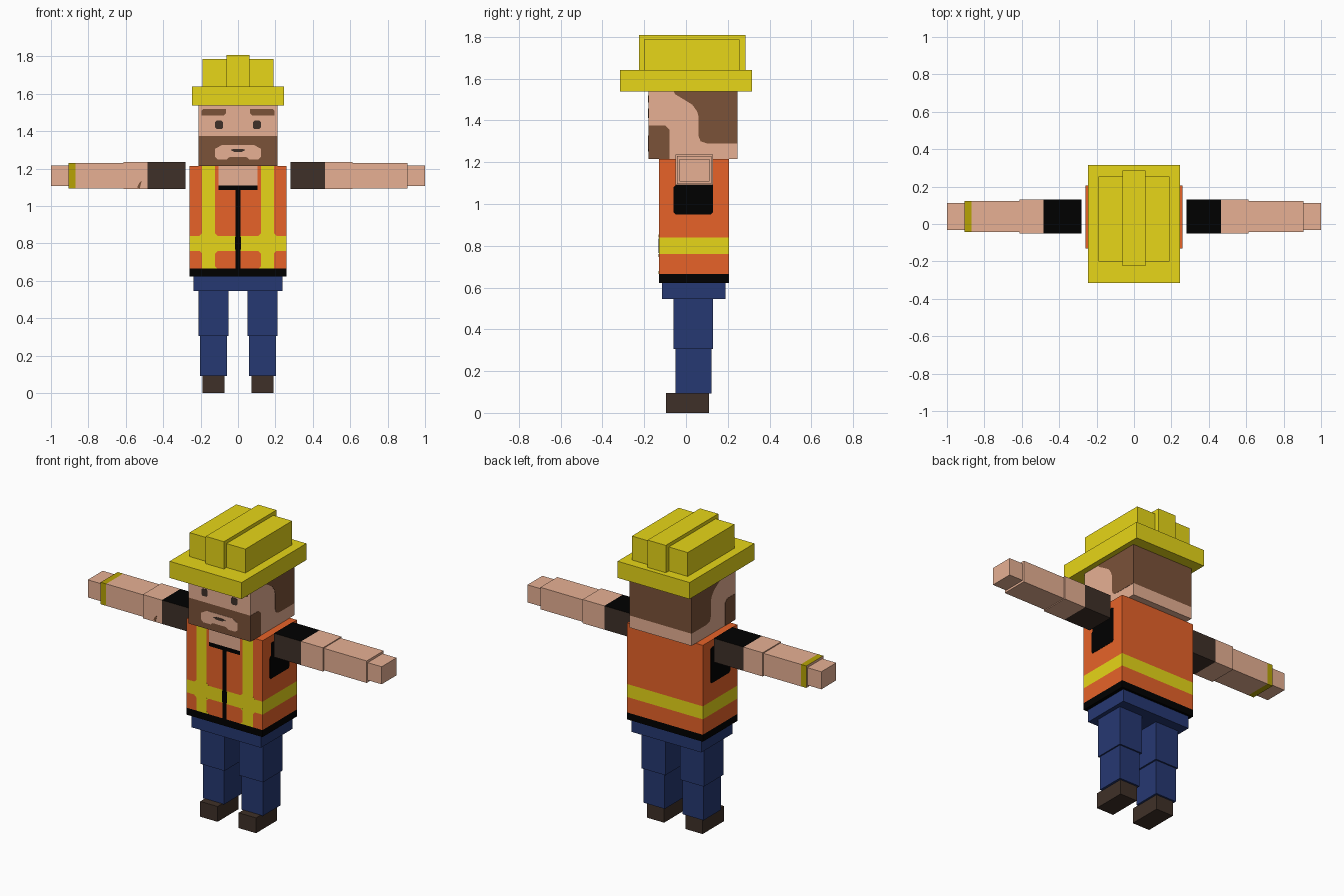
import bpy, bmesh
from mathutils import Vector

if "Cube" in bpy.data.objects:
    bpy.data.objects.remove(bpy.data.objects["Cube"])


def material(name, rgb):
    lin = [((c / 255 + 0.055) / 1.055) ** 2.4 if c > 10 else c / 255 / 12.92 for c in rgb]
    m = bpy.data.materials.new(name)
    m.diffuse_color = (*lin, 1)
    m.use_nodes = True
    m.node_tree.nodes["Principled BSDF"].inputs["Base Color"].default_value = m.diffuse_color
    return m


COLOURS = {
    "skin": (232, 177, 148), "yellow": (231, 214, 24), "orange": (232, 99, 41),
    "denim": (38, 56, 114), "dark_brown": (63, 48, 40), "hair_brown": (123, 82, 57),
    "black": (0, 0, 0), "olive_gold": (183, 164, 4),
}
NAMES = list(COLOURS)
MATS = [material(n, c) for n, c in COLOURS.items()]


def finish(name, bm, rule):
    """Colour every face by rule(centre, normal) and make the object."""
    bmesh.ops.recalc_face_normals(bm, faces=bm.faces)
    bm.normal_update()
    mesh = bpy.data.meshes.new(name)
    used = []
    for f in bm.faces:
        colour = rule(f.calc_center_median(), f.normal)
        if colour not in used:
            used.append(colour)
            mesh.materials.append(MATS[NAMES.index(colour)])
        f.material_index = used.index(colour)
    bm.to_mesh(mesh)
    bm.free()
    ob = bpy.data.objects.new(name, mesh)
    bpy.context.collection.objects.link(ob)
    return ob


def box(name, x, y, z, colour, cuts=()):
    """Box from ranges; cuts are (axis, position) planes that split its faces."""
    bm = bmesh.new()
    bmesh.ops.create_cube(bm, size=1)
    for v in bm.verts:
        v.co = [r[0] if c < 0 else r[1] for c, r in zip(v.co, (x, y, z))]
    for axis, pos in cuts:
        n = Vector((0, 0, 0))
        n[axis] = 1
        bmesh.ops.bisect_plane(bm, geom=bm.verts[:] + bm.edges[:] + bm.faces[:],
                               plane_co=n * pos, plane_no=n)
    return finish(name, bm, colour if callable(colour) else lambda c, n: colour)


def plate(name, axis, pos, outline, colour, thick=0.0015):
    """Thin painted plate standing on an x or y plane, outline in the other two axes."""
    bm = bmesh.new()
    to3d = (lambda a, b: (pos, a, b)) if axis == 0 else (lambda a, b: (a, pos, b))
    face = bm.faces.new([bm.verts.new(to3d(a, b)) for a, b in outline])
    new = bmesh.ops.extrude_face_region(bm, geom=[face])["geom"]
    offset = Vector((0, 0, 0))
    offset[axis] = thick if pos > 0 else -thick
    bmesh.ops.translate(bm, vec=offset, verts=[g for g in new if isinstance(g, bmesh.types.BMVert)])
    return finish(name, bm, lambda c, n: colour)


def rect(a0, a1, b0, b1, r):
    """Rectangle outline with clipped corners."""
    return [(a0 + r, b0), (a1 - r, b0), (a1, b0 + r), (a1, b1 - r),
            (a1 - r, b1), (a0 + r, b1), (a0, b1 - r), (a0, b0 + r)]


# Helmet
box("helmet_brim", (-0.245, 0.245), (-0.315, 0.315), (1.538, 1.64), "yellow")
box("helmet_crown", (-0.19, 0.19), (-0.2, 0.255), (1.62, 1.787), "yellow")
box("helmet_ridge", (-0.062, 0.062), (-0.225, 0.285), (1.62, 1.808), "yellow")


# Head with beard on the front and hair on the back
def head_colour(c, n):
    if n.y < -0.5:
        return "hair_brown" if c.z < 1.375 else "skin"
    if n.y > 0.5:
        return "hair_brown" if c.z > 1.29 else "skin"
    return "skin"


box("head", (-0.21, 0.21), (-0.18, 0.247), (1.215, 1.58), head_colour, [(2, 1.29), (2, 1.375)])
HAIR = [(-0.06, 1.54), (-0.052, 1.525), (-0.01, 1.5), (0.03, 1.475), (0.052, 1.445), (0.06, 1.42),
        (0.06, 1.325), (0.07, 1.3), (0.1, 1.29), (0.247, 1.29), (0.247, 1.54)]
BEARD = [(-0.18, 1.215), (-0.08, 1.215), (-0.08, 1.355), (-0.1, 1.375), (-0.18, 1.375)]

# Face details
for s, side in ((1, "left"), (-1, "right")):
    plate("side_hair_" + side, 0, s * 0.21, HAIR, "hair_brown")
    plate("sideburn_" + side, 0, s * 0.21, BEARD, "hair_brown")
    plate("eyebrow_" + side, 1, -0.18,
          [(s * a, b) for a, b in ((0.065, 1.495), (0.075, 1.485), (0.195, 1.485), (0.195, 1.51),
                                   (0.185, 1.52), (0.065, 1.52))], "hair_brown")
    plate("eye_" + side, 1, -0.18,
          rect(*sorted((s * 0.08, s * 0.122)), 1.412, 1.457, 0.008), "dark_brown")
plate("mouth_area", 1, -0.18,
      [(-0.11, 1.25), (-0.06, 1.25), (-0.045, 1.262), (0.045, 1.262), (0.06, 1.25), (0.11, 1.25),
       (0.124, 1.264), (0.124, 1.305), (0.085, 1.327), (-0.085, 1.327), (-0.124, 1.305),
       (-0.124, 1.264)], "skin")
plate("mouth", 1, -0.1815, [(-0.042, 1.3), (-0.02, 1.29), (0.02, 1.29), (0.042, 1.3),
                            (0.02, 1.306), (-0.02, 1.306)], "dark_brown")


# Safety vest
def vest_colour(c, n):
    if c.z < 0.665:
        return "black"
    if abs(n.z) > 0.5:
        return "orange"
    if n.y < -0.5:
        x = abs(c.x)
        if x < 0.013 and c.z < 1.11:
            return "black"
        if x < 0.105 and c.z > 1.085:
            return "skin" if c.z > 1.11 else "black"
        if 0.123 < x < 0.192:
            return "yellow"
    if 0.76 < c.z < 0.84:
        return "yellow"
    return "orange"


vest_cuts = [(2, z) for z in (0.665, 0.76, 0.84, 1.085, 1.11)]
vest_cuts += [(0, s * x) for x in (0.013, 0.105, 0.123, 0.192) for s in (-1, 1)]
box("vest", (-0.258, 0.258), (-0.13, 0.205), (0.622, 1.215), vest_colour, vest_cuts)

# Wider zip where the reflective band meets it
plate("zip_clasp", 1, -0.13, rect(-0.017, 0.017, 0.765, 0.835, 0.004), "black")

# Hips
box("hips", (-0.237, 0.237), (-0.115, 0.19), (0.545, 0.63), "denim")

# Arms and legs, each side
for s, side in ((1, "left"), (-1, "right")):
    def span(a, b):
        return tuple(sorted((s * a, s * b)))

    cuff = 0.465 if s > 0 else 0.483

    def sleeve_colour(c, n):
        if abs(c.x) > cuff:
            return "skin"
        return "black" if n.z > 0.5 else "dark_brown"

    def forearm_colour(c, n):
        return "olive_gold" if s < 0 and c.x < -0.868 and abs(n.x) < 0.5 else "skin"

    # Armhole and rounded panel corners on the vest
    plate("armhole_" + side, 0, s * 0.258,
          [(-0.05, 0.95), (0.12, 0.95), (0.13, 0.96), (0.13, 1.16), (0.12, 1.17), (-0.04, 1.17),
           (-0.05, 1.16), (-0.05, 1.09), (-0.06, 1.08), (-0.06, 0.96)], "black")
    for i, (x, z, dx, dz) in enumerate([(0.123, 0.665, -1, 1), (0.123, 0.84, -1, 1),
                                        (0.192, 0.84, 1, 1), (0.192, 0.76, 1, -1),
                                        (0.123, 0.76, -1, -1)]):
        plate(f"panel_corner_{side}_{i}", 1, -0.13,
              [(s * x, z), (s * (x + dx * 0.014), z), (s * x, z + dz * 0.014)], "yellow", 0.001)

    box("upper_arm_" + side, span(0.28, 0.613), (-0.05, 0.13), (1.09, 1.236),
        sleeve_colour, [(0, s * cuff)])
    box("forearm_" + side, span(0.6, 0.905), (-0.042, 0.123), (1.095, 1.23),
        forearm_colour, [(0, s * 0.868)])
    box("hand_" + side, span(0.895, 1.0), (-0.032, 0.113), (1.108, 1.216), "skin")
    box("thigh_" + side, span(0.05, 0.212), (-0.06, 0.13), (0.305, 0.56), "denim")
    box("shin_" + side, span(0.06, 0.204), (-0.05, 0.121), (0.092, 0.315), "denim")
    box("shoe_" + side, span(0.072, 0.19), (-0.096, 0.11), (0, 0.094), "dark_brown")

# Small mark on the right arm
plate("arm_mark", 1, -0.05, [(-0.54, 1.1), (-0.525, 1.095), (-0.515, 1.135), (-0.53, 1.12)],
      "hair_brown")
